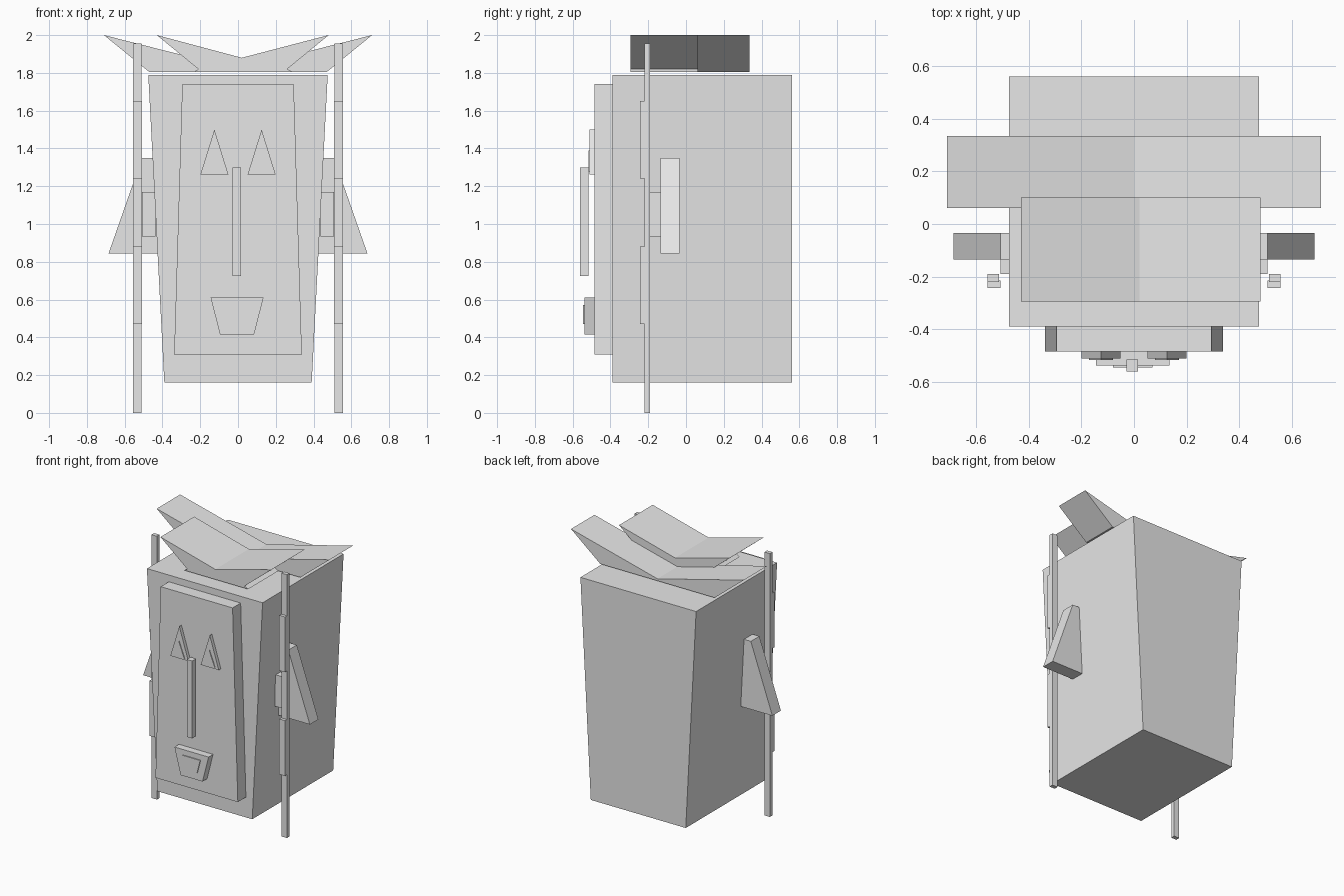
import bpy
import bmesh

if "Cube" in bpy.data.objects:
    bpy.data.objects.remove(bpy.data.objects["Cube"], do_unlink=True)

# Single plain grey
grey = bpy.data.materials.new("light grey")
grey.use_nodes = True
COLOUR = (0.8, 0.8, 0.8, 1)
grey.diffuse_color = COLOUR
grey.node_tree.nodes["Principled BSDF"].inputs["Base Color"].default_value = COLOUR


def slab(name, profile, y0, y1):
    """Extrude an (x, z) outline from y0 (front) to y1 (back)."""
    bm = bmesh.new()
    face = bm.faces.new([bm.verts.new((x, y0, z)) for x, z in profile])
    ext = bmesh.ops.extrude_face_region(bm, geom=[face])
    moved = [v for v in ext["geom"] if isinstance(v, bmesh.types.BMVert)]
    bmesh.ops.translate(bm, verts=moved, vec=(0, y1 - y0, 0))
    bmesh.ops.recalc_face_normals(bm, faces=bm.faces)
    mesh = bpy.data.meshes.new(name)
    bm.to_mesh(mesh)
    bm.free()
    mesh.materials.append(grey)
    obj = bpy.data.objects.new(name, mesh)
    bpy.context.collection.objects.link(obj)
    return obj


def taper(bottom, top, z0, z1, x=0):
    """Symmetric trapezoid outline from two half widths."""
    return [(x - bottom, z0), (x + bottom, z0), (x + top, z1), (x - top, z1)]


def triangle(x, half, z0, z1):
    return [(x - half, z0), (x + half, z0), (x, z1)]


# Head block and raised face
slab("head", taper(0.39, 0.475, 0.16, 1.79), -0.39, 0.56)
slab("face_plate", taper(0.338, 0.295, 0.31, 1.74), -0.485, -0.39)

# Nose and mouth
slab("nose", taper(0.022, 0.022, 0.725, 1.30, -0.006), -0.56, -0.515)
slab("mouth", taper(0.09, 0.14, 0.415, 0.61, -0.005), -0.538, -0.485)
slab("mouth_inner", taper(0.05, 0.075, 0.47, 0.57, -0.005), -0.545, -0.53)

# Hair: two upswept wings
slab("hair_front", [(-0.43, 2.0), (-0.21, 1.82), (-0.235, 1.805), (0.29, 1.805),
                    (0.26, 1.82), (0.48, 2.0), (0.02, 1.88)], -0.295, 0.10)
slab("hair_back", [(-0.71, 2.0), (-0.47, 1.805), (0.47, 1.805),
                   (0.71, 2.0), (0, 1.82)], 0.06, 0.335)

# Paired parts
for side, s in (("left", 1), ("right", -1)):
    slab(side + "_eye", triangle(s * 0.125, 0.074, 1.262, 1.50), -0.51, -0.485)
    slab(side + "_pupil", triangle(s * 0.125, 0.045, 1.275, 1.39), -0.516, -0.50)
    ear = [(0.42, 0.845), (0.685, 0.845), (0.508, 1.35), (0.44, 1.35)]
    slab(side + "_ear", [(s * x, z) for x, z in ear], -0.135, -0.035)
    slab(side + "_ear_stub", taper(0.035, 0.035, 0.935, 1.17, s * 0.473), -0.19, -0.135)
    # Hanging pole with two thicker grips
    slab(side + "_pole", taper(0.022, 0.022, 0, 1.955, s * 0.534), -0.22, -0.19)
    for i, z in enumerate((0.47, 1.24)):
        slab(f"{side}_grip_{i}", taper(0.024, 0.024, z, z + 0.41, s * 0.532), -0.243, -0.215)
